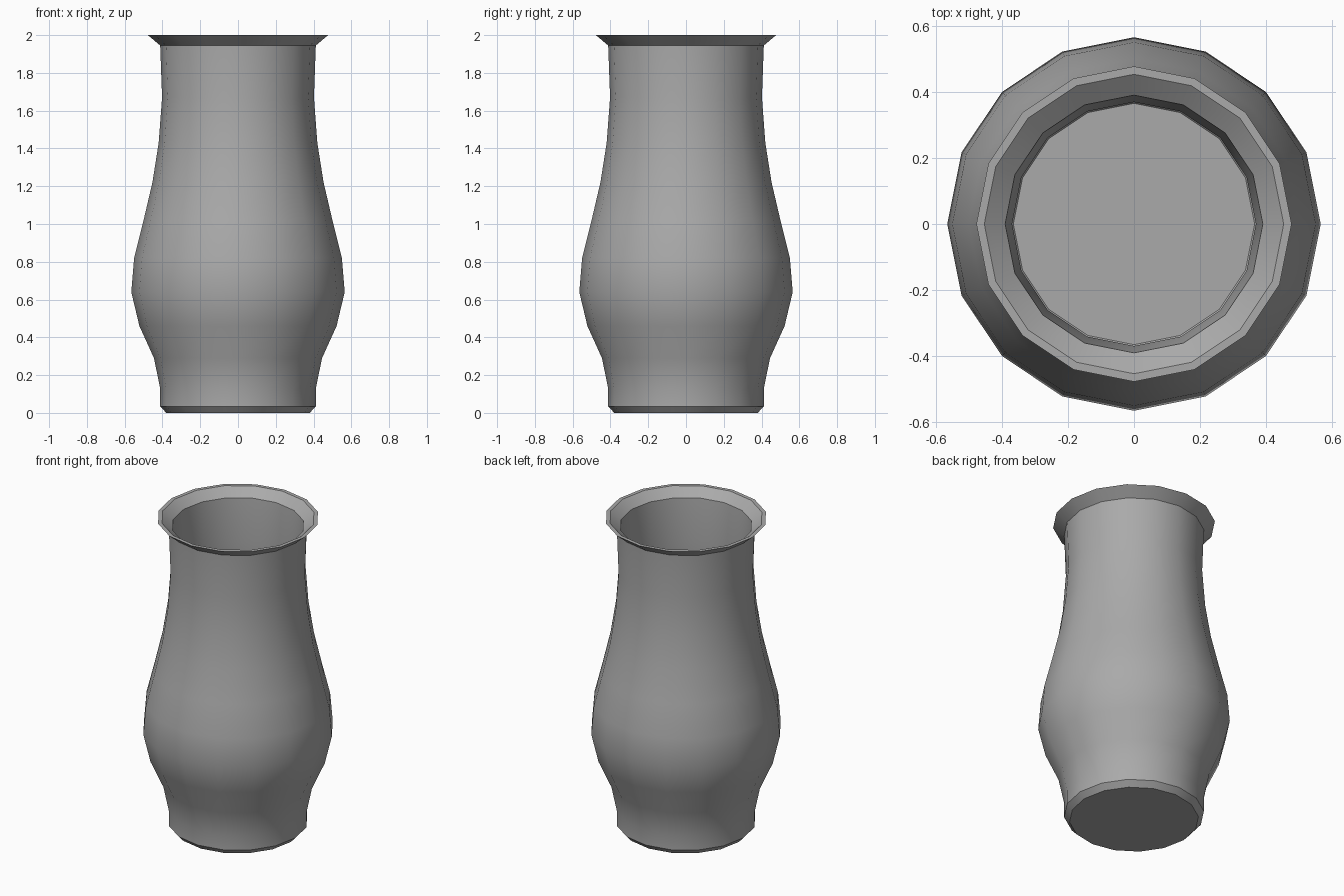
import bpy
import bmesh
from math import cos, sin, tau, radians

SIDES = 16
WALL = 0.033

cube = bpy.data.objects.get("Cube")
if cube:
    bpy.data.objects.remove(cube, do_unlink=True)

# Plain grey clay
clay = bpy.data.materials.new("grey clay")
clay.use_nodes = True
grey = (0.4, 0.4, 0.4, 1)
clay.diffuse_color = grey
clay.node_tree.nodes["Principled BSDF"].inputs["Base Color"].default_value = grey

# Outer wall from foot to neck, as (radius, height)
foot = [(0.38, 0), (0.412, 0.035)]
body = [(0.412, 0.13), (0.445, 0.29), (0.522, 0.46), (0.565, 0.64),
        (0.55, 0.82), (0.5, 1.02), (0.453, 1.22), (0.42, 1.43), (0.402, 1.67)]
# Flared lip, then back down the inner wall to the floor
lip = [(0.412, 1.945), (0.477, 2), (0.453, 2), (0.39, 1.95)]
inner = [(r - WALL, z) for r, z in reversed(body)]
floor = [(0.379, 0.05), (0.365, WALL)]


def lathe(name, profile):
    """Spin an open profile and cap its first and last rings."""
    bm = bmesh.new()
    rings = [[bm.verts.new((r * cos(tau * i / SIDES), r * sin(tau * i / SIDES), z))
              for i in range(SIDES)] for r, z in profile]
    for low, high in zip(rings, rings[1:]):
        for i in range(SIDES):
            j = (i + 1) % SIDES
            bm.faces.new((low[i], low[j], high[j], high[i]))
    bm.faces.new(list(reversed(rings[0])))
    bm.faces.new(rings[-1])
    bmesh.ops.recalc_face_normals(bm, faces=bm.faces)
    mesh = bpy.data.meshes.new(name)
    bm.to_mesh(mesh)
    bm.free()
    obj = bpy.data.objects.new(name, mesh)
    bpy.context.collection.objects.link(obj)
    return obj


# Hollow vase
vase = lathe("vase", foot + body + lip + inner + floor)
vase.data.materials.append(clay)
bpy.ops.object.select_all(action="DESELECT")
vase.select_set(True)
bpy.context.view_layer.objects.active = vase
bpy.ops.object.shade_smooth_by_angle(angle=radians(35))
